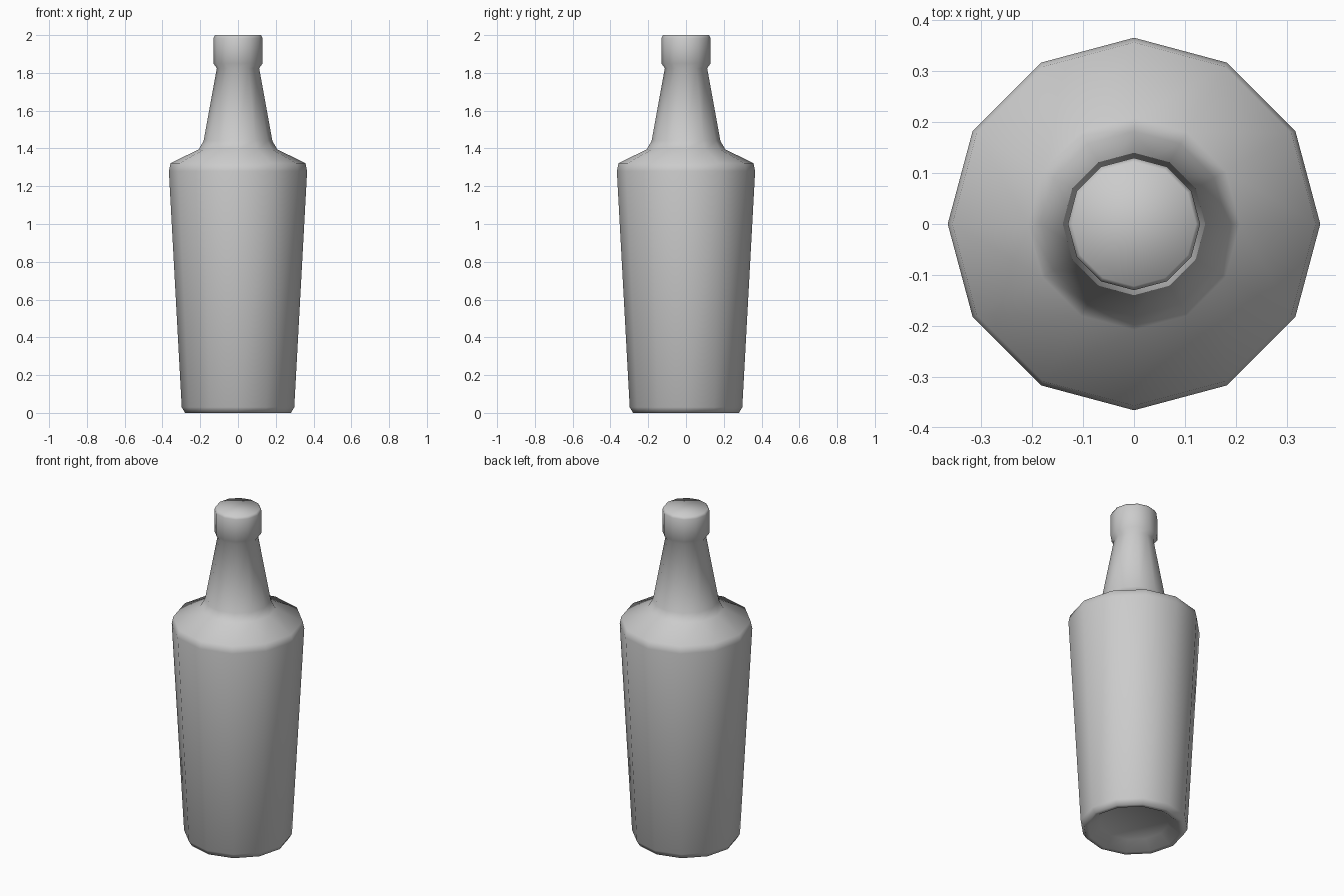
import bpy
import bmesh
from math import cos, sin, tau

SIDES = 12

cube = bpy.data.objects.get("Cube")
if cube:
    bpy.data.objects.remove(cube, do_unlink=True)

glass = bpy.data.materials.new("plain_grey")
glass.use_nodes = True
GREY = (0.6, 0.6, 0.6, 1.0)
glass.diffuse_color = GREY
glass.node_tree.nodes["Principled BSDF"].inputs["Base Color"].default_value = GREY


def lathe(name, profile, material):
    """Turn a (radius, height) profile round z and cap both ends."""
    bm = bmesh.new()
    rings = [[bm.verts.new((r * cos(tau * i / SIDES), r * sin(tau * i / SIDES), z))
              for i in range(SIDES)] for r, z in profile]
    for low, high in zip(rings, rings[1:]):
        for i in range(SIDES):
            j = (i + 1) % SIDES
            bm.faces.new((low[i], low[j], high[j], high[i]))
    bm.faces.new(rings[0][::-1])
    bm.faces.new(rings[-1])
    for face in bm.faces:
        face.smooth = True
    mesh = bpy.data.meshes.new(name)
    bm.to_mesh(mesh)
    bm.free()
    mesh.materials.append(material)
    obj = bpy.data.objects.new(name, mesh)
    bpy.context.collection.objects.link(obj)
    return obj


# Hollow base, tapered body, shoulder, neck and lip in one turned surface
base = [(0.19, 0.045), (0.255, 0.0), (0.28, 0.0), (0.298, 0.03)]
body = [(0.366, 1.28), (0.357, 1.322)]
neck = [(0.208, 1.395), (0.182, 1.44), (0.112, 1.825)]
lip = [(0.13, 1.85), (0.13, 1.985), (0.122, 2.0)]
lathe("bottle", base + body + neck + lip, glass)
